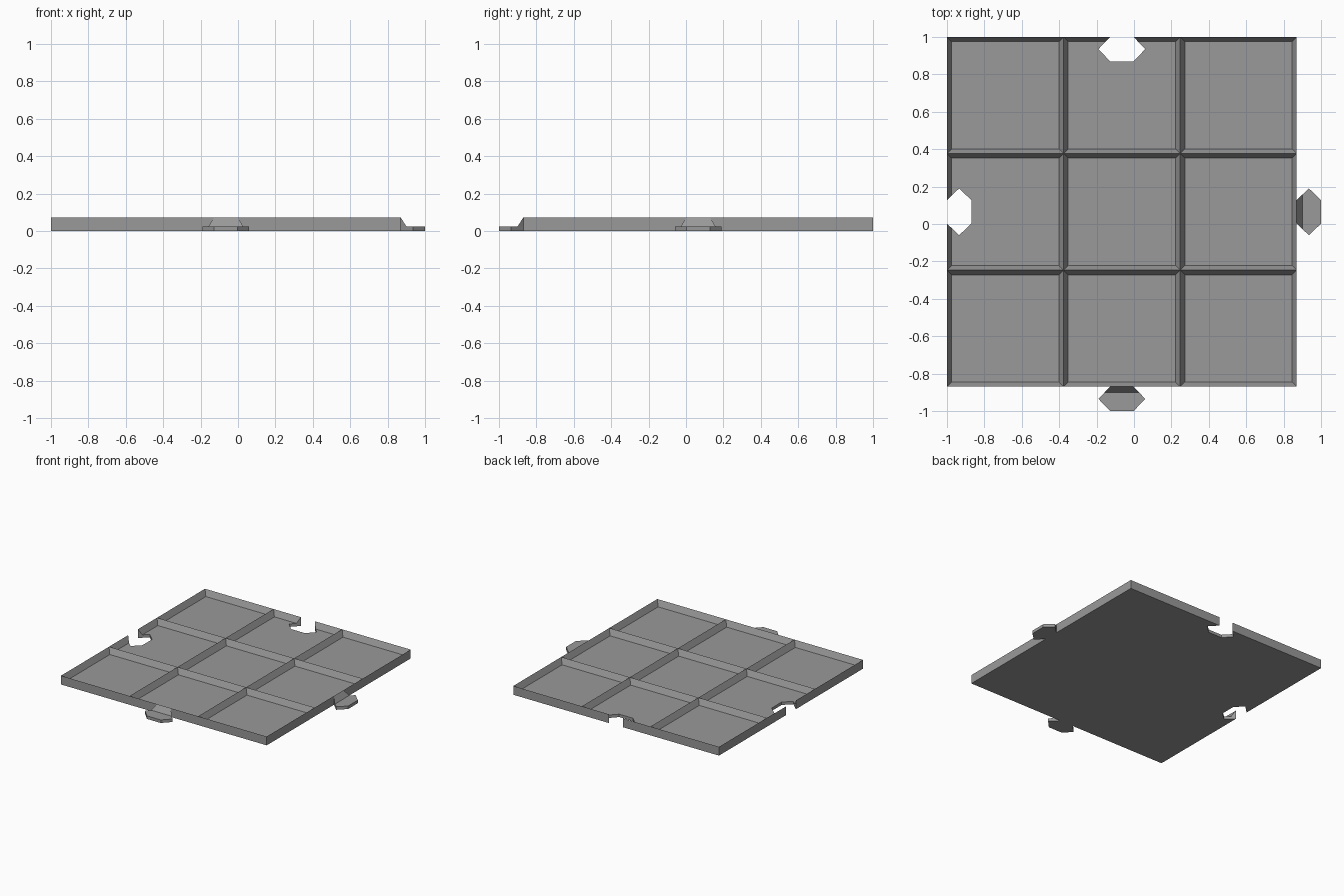
import bpy, bmesh, math
from mathutils import Matrix

if "Cube" in bpy.data.objects:
    bpy.data.objects.remove(bpy.data.objects["Cube"])

SIDE, HEIGHT = 1.87, 0.072            # square tray
HALF = SIDE / 2
RIDGE, FLOOR = 0.025, 0.024           # ridge slope width, floor level
TAB, NECK, WIDE = 0.13, 0.063, 0.125  # connector length, half widths
CENTRE = Matrix.Translation((-0.065, 0.065, 0))

grey = bpy.data.materials.new("mid_grey")
grey.diffuse_color = (0.32, 0.32, 0.32, 1)
grey.use_nodes = True
grey.node_tree.nodes["Principled BSDF"].inputs["Base Color"].default_value = grey.diffuse_color


def add_object(name, bm, matrix=CENTRE):
    bmesh.ops.recalc_face_normals(bm, faces=bm.faces)
    me = bpy.data.meshes.new(name)
    bm.to_mesh(me)
    bm.free()
    me.materials.append(grey)
    ob = bpy.data.objects.new(name, me)
    bpy.context.collection.objects.link(ob)
    ob.matrix_world = matrix
    return ob


def loft(bm, lower, upper):
    """Closed solid between two matching loops."""
    a = [bm.verts.new(p) for p in lower]
    b = [bm.verts.new(p) for p in upper]
    bm.faces.new(a[::-1])
    bm.faces.new(b)
    n = len(a)
    for i in range(n):
        j = (i + 1) % n
        bm.faces.new((a[i], a[j], b[j], b[i]))


def prism(bm, outline, z0, z1):
    loft(bm, [(x, y, z0) for x, y in outline], [(x, y, z1) for x, y in outline])


def hexagon(start):
    return [(start, -NECK), (start + TAB / 2, -WIDE), (start + TAB, -NECK),
            (start + TAB, NECK), (start + TAB / 2, WIDE), (start, NECK)]


# tray: 3 x 3 block whose cells are sunk with sloped sides, leaving ridges
bm = bmesh.new()
bmesh.ops.create_grid(bm, x_segments=3, y_segments=3, size=HALF)
bmesh.ops.translate(bm, verts=bm.verts, vec=(0, 0, HEIGHT))
rim = [e for e in bm.edges if e.is_boundary]
cells = list(bm.faces)
walls = bmesh.ops.extrude_edge_only(bm, edges=rim)["geom"]
low = [v for v in walls if isinstance(v, bmesh.types.BMVert)]
for v in low:
    v.co.z = 0
bmesh.ops.contextual_create(bm, geom=[e for e in walls if isinstance(e, bmesh.types.BMEdge)
                                      and e.is_boundary])
bmesh.ops.recalc_face_normals(bm, faces=bm.faces)
bmesh.ops.inset_individual(bm, faces=cells, thickness=RIDGE, depth=FLOOR - HEIGHT,
                           use_even_offset=True)
tray = add_object("tray", bm)

for side, angle in (("right", 0), ("front", -math.pi / 2)):
    place = CENTRE @ Matrix.Rotation(angle, 4, "Z")

    # connector tab with a sloped brace against the tray wall
    bm = bmesh.new()
    prism(bm, hexagon(HALF), 0, 0.025)
    w = NECK + 0.03
    loft(bm, [(HALF, -NECK, 0.025), (HALF + 0.03, -w, 0.025), (HALF, -NECK, HEIGHT)],
         [(HALF, NECK, 0.025), (HALF + 0.03, w, 0.025), (HALF, NECK, HEIGHT)])
    add_object(side + "_tab", bm, place)

    # matching socket cut through the opposite edge
    bm = bmesh.new()
    outline = hexagon(-HALF)
    prism(bm, [(-HALF - 0.1, -NECK)] + outline + [(-HALF - 0.1, NECK)], -0.1, 0.2)
    cutter = add_object(side + "_socket_cutter", bm, place)
    cutter.hide_render = True
    cutter.hide_set(True)
    cut = tray.modifiers.new(side + "_socket", "BOOLEAN")
    cut.operation, cut.solver, cut.object = "DIFFERENCE", "EXACT", cutter
